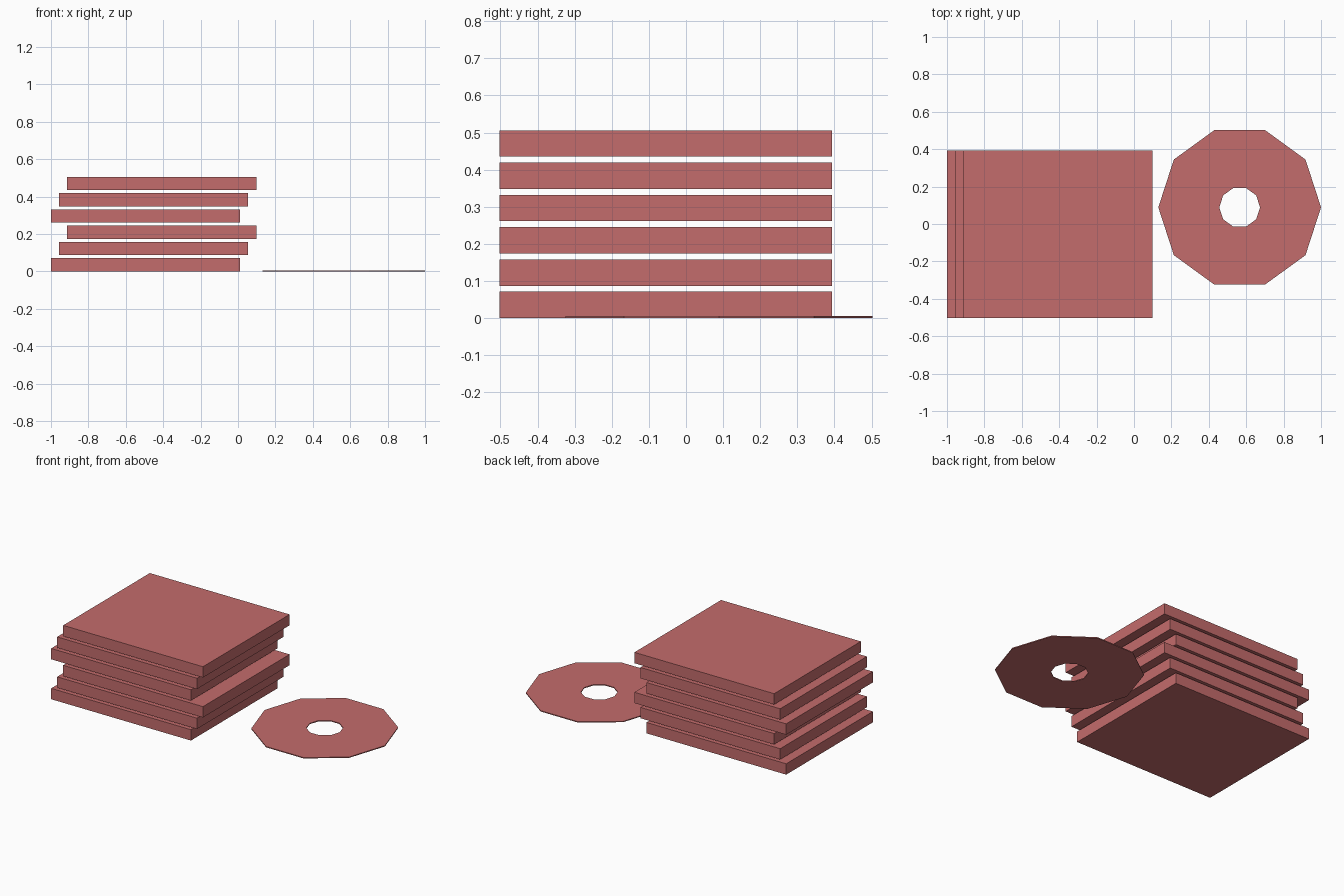
import bpy, bmesh, math

if "Cube" in bpy.data.objects:
    bpy.data.objects.remove(bpy.data.objects["Cube"])

mat = bpy.data.materials.new("red_plastic")
mat.diffuse_color = (0.55, 0.15, 0.15, 1)
mat.use_nodes = True
mat.node_tree.nodes["Principled BSDF"].inputs["Base Color"].default_value = mat.diffuse_color


def finish(bm, name):
    bmesh.ops.recalc_face_normals(bm, faces=bm.faces)
    mesh = bpy.data.meshes.new(name)
    bm.to_mesh(mesh)
    bm.free()
    mesh.materials.append(mat)
    obj = bpy.data.objects.new(name, mesh)
    bpy.context.collection.objects.link(obj)
    return obj


# Stack of six flat cases, shifted sideways in a repeating group of three
WIDTH, DEPTH, HEIGHT, PITCH, SHIFT = 1.011, 0.895, 0.071, 0.087, 0.0435
for i in range(6):
    bm = bmesh.new()
    bmesh.ops.create_cube(bm, size=1)
    bmesh.ops.scale(bm, vec=(WIDTH, DEPTH, HEIGHT), verts=bm.verts)
    case = finish(bm, f"case_{i + 1}")
    case.location = (-1 + WIDTH / 2 + SHIFT * (i % 3),
                     -0.502 + DEPTH / 2,
                     HEIGHT / 2 + PITCH * i)

# Thin ten-sided disc with a centre hole, lying beside the stack
SIDES, OUTER, INNER, THICK = 10, 0.435, 0.109, 0.006
bm = bmesh.new()
rings = []
for r, z in ((OUTER, 0), (OUTER, THICK), (INNER, THICK), (INNER, 0)):
    rings.append([bm.verts.new((r * math.cos(math.tau * k / SIDES),
                                r * math.sin(math.tau * k / SIDES), z))
                  for k in range(SIDES)])
for a, b in zip(rings, rings[1:] + rings[:1]):
    for k in range(SIDES):
        n = (k + 1) % SIDES
        bm.faces.new((a[k], a[n], b[n], b[k]))
disc = finish(bm, "disc")
disc.location = (0.565, 0.089, 0)
